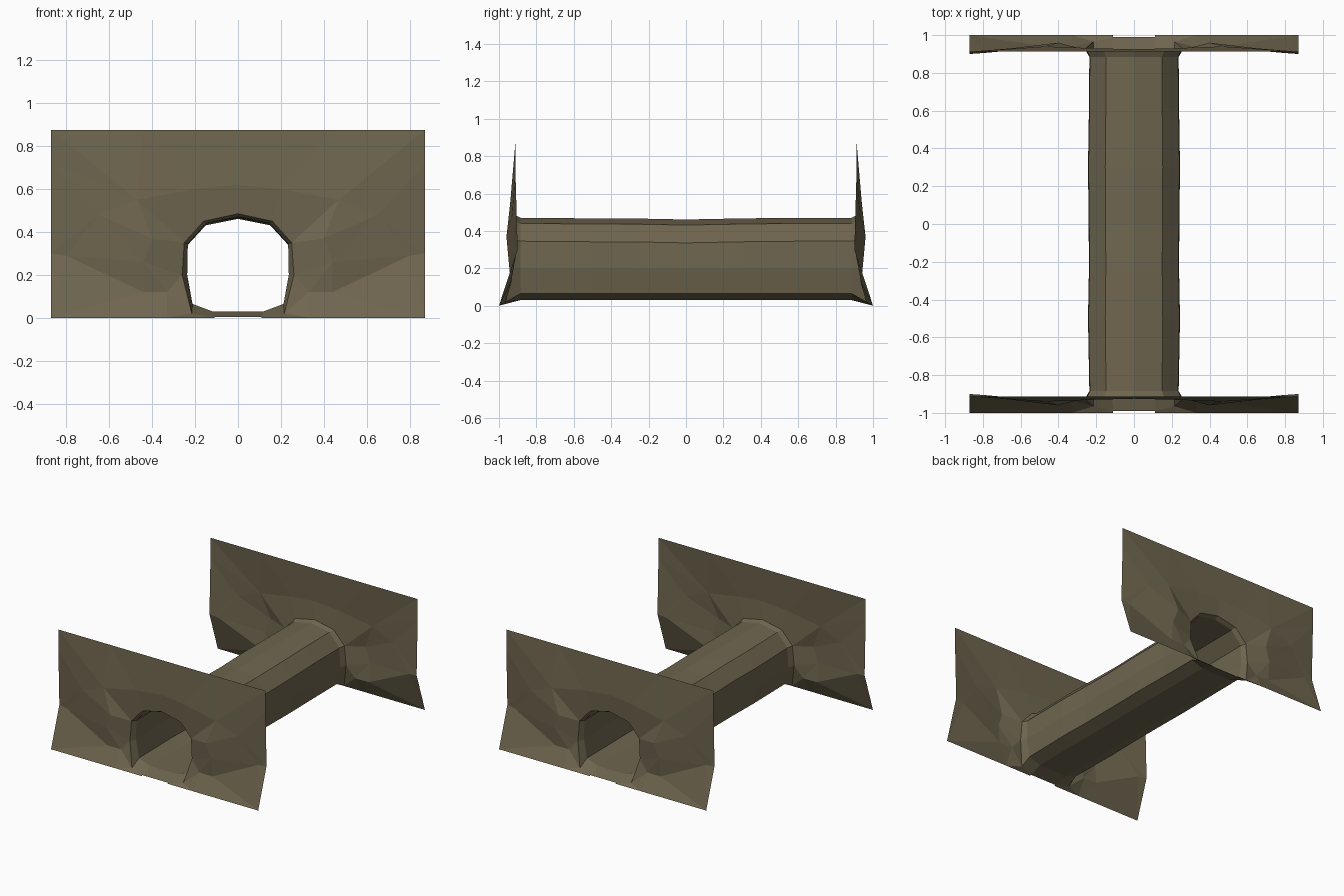
import bpy, bmesh

if "Cube" in bpy.data.objects:
    bpy.data.objects.remove(bpy.data.objects["Cube"])

stone = bpy.data.materials.new("olive_brown_stone")
stone.diffuse_color = (0.158, 0.132, 0.078, 1)
stone.use_nodes = True
stone.node_tree.nodes["Principled BSDF"].inputs["Base Color"].default_value = stone.diffuse_color

# Right half of an end wall: (x, z, distance from the centre); first six ring the opening
WALL = [
    (0, .485, .915), (.16, .45, .918), (.25, .35, .92), (.26, .2, .925), (.215, .02, .965), (.11, .003, .99),
    (0, .62, .925), (.2, .6, .93), (.47, .55, .94), (.40, .37, .96), (.44, .26, .95),
    (.33, .12, .935), (.44, .12, .937), (.65, .48, .93),
    (0, .875, .912), (.44, .875, .912), (.87, .875, .912), (.87, .72, .912),
    (.87, .30, .90), (.80, .29, .905), (.87, 0, 1), (.33, 0, 1), (0, 0, 1), (.11, 0, 1),
]
FACES = [
    (0, 1, 7, 6), (1, 2, 8, 7), (2, 9, 8), (2, 3, 10, 9), (3, 11, 10), (3, 4, 11),
    (4, 21, 11), (4, 5, 23, 21), (11, 12, 10), (11, 21, 12), (21, 20, 12),
    (12, 20, 19), (19, 20, 18), (10, 12, 19), (10, 19, 13), (13, 19, 18), (13, 18, 17),
    (9, 10, 13), (8, 9, 13), (8, 13, 17), (8, 17, 16), (8, 16, 15), (7, 8, 15), (6, 7, 15, 14),
]
# Right half of the tunnel cross-section, top to floor
TUBE = [(0, .47), (.15, .44), (.237, .345), (.24, .2), (.215, .065), (.12, .03)]


def finish(bm, name):
    me = bpy.data.meshes.new(name)
    bm.to_mesh(me)
    bm.free()
    me.materials.append(stone)
    ob = bpy.data.objects.new(name, me)
    bpy.context.collection.objects.link(ob)


def end_wall(name, sy):
    bm = bmesh.new()
    for sx in (1, -1):
        vs = [bm.verts.new((sx * x, sy * y, z)) for x, z, y in WALL]
        for f in FACES:
            bm.faces.new([vs[i] for i in f])
    bmesh.ops.remove_doubles(bm, verts=bm.verts, dist=1e-4)
    bmesh.ops.delete(bm, geom=[v for v in bm.verts if not v.link_faces], context='VERTS')
    bm.normal_update()
    for f in bm.faces:
        if f.normal.y * sy < 0:
            f.normal_flip()
    finish(bm, name)


def full_loop(half):
    # mirror the half profile across x = 0 into a closed loop
    return half + [(-x, y, z) for x, y, z in reversed(half[1:])]


# Tunnel: flared mouths joined to the walls and a slightly wavy body
rings = [full_loop([(x, -y, z) for x, z, y in WALL[:6]])]
for y, wx, dz in ((-.885, .985, 0), (-.5, 1.015, -.003), (-.25, .995, -.004), (0, 1.0, -.009),
                  (.3, 1.015, -.003), (.6, .995, 0), (.885, .985, 0)):
    rings.append(full_loop([(x * wx, y, z + (dz if z > .3 else 0)) for x, z in TUBE]))
rings.append(full_loop([(x, y, z) for x, z, y in WALL[:6]]))

bm = bmesh.new()
loops = [[bm.verts.new(p) for p in r] for r in rings]
n = len(loops[0])
for a, b in zip(loops, loops[1:]):
    for i in range(n):
        j = (i + 1) % n
        bm.faces.new((a[i], a[j], b[j], b[i]))
finish(bm, "tunnel_tube")

end_wall("front_wall", -1)
end_wall("back_wall", 1)
